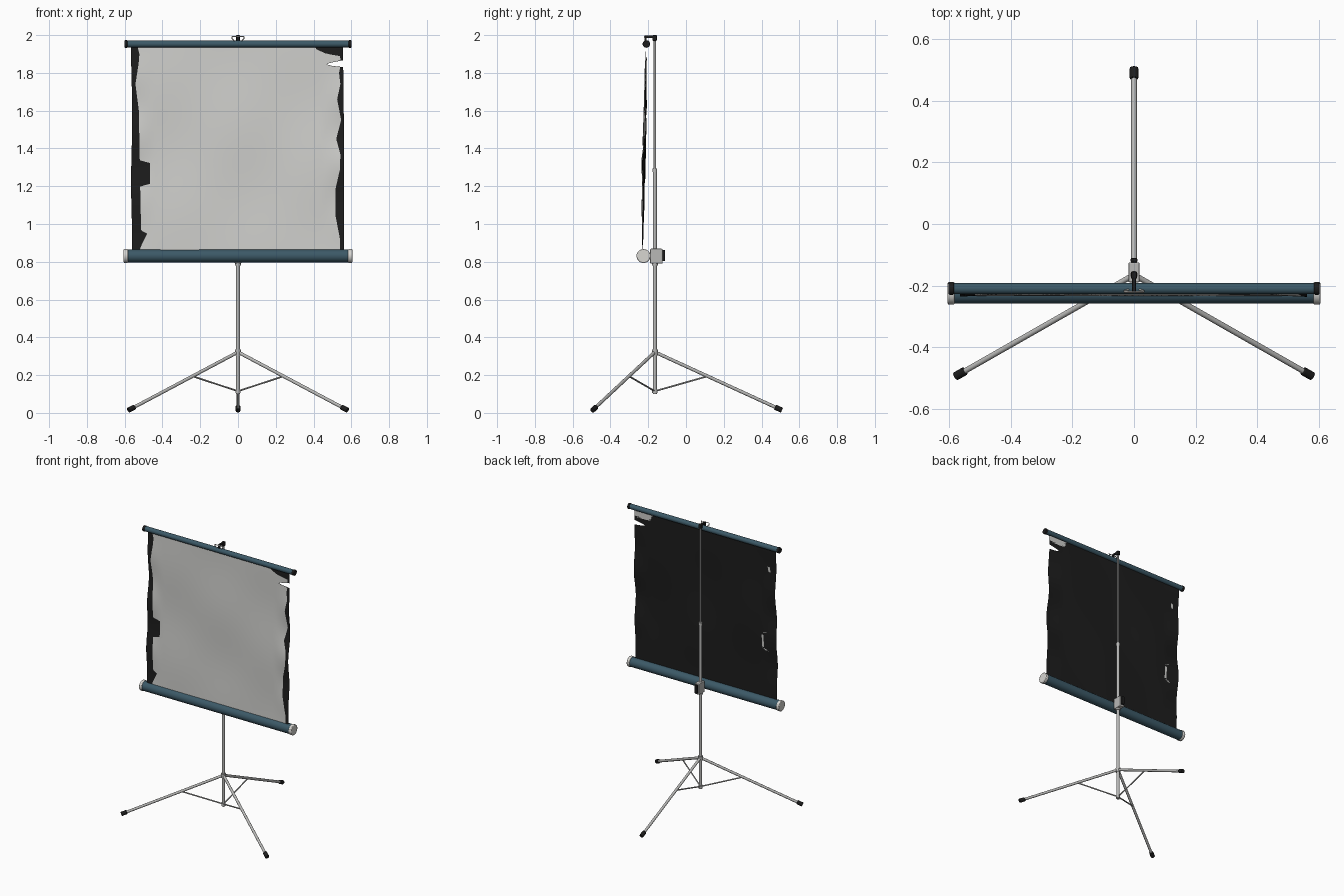
import bpy, bmesh, math
from mathutils import Vector

cube = bpy.data.objects.get("Cube")
if cube:
    bpy.data.objects.remove(cube)


def material(name, r, g, b):
    m = bpy.data.materials.new(name)
    m.use_nodes = True
    m.diffuse_color = (r, g, b, 1)
    m.node_tree.nodes["Principled BSDF"].inputs["Base Color"].default_value = (r, g, b, 1)
    return m


BLUE = material("blue_enamel", 0.045, 0.1, 0.135)
BLACK = material("black", 0.012, 0.012, 0.012)
WHITE = material("screen_white", 0.62, 0.62, 0.6)
METAL = material("metal", 0.48, 0.48, 0.47)
CAP = material("pale_cap", 0.68, 0.67, 0.64)


def smooth(ob):
    bpy.ops.object.select_all(action='DESELECT')
    ob.select_set(True)
    bpy.context.view_layer.objects.active = ob
    bpy.ops.object.shade_smooth_by_angle()


def rod(name, a, b, r, mat, sides=16, bevel=0):
    """Cylinder running from a to b."""
    a, b = Vector(a), Vector(b)
    bpy.ops.mesh.primitive_cylinder_add(vertices=sides, radius=r, depth=(b - a).length,
                                        location=(a + b) / 2)
    ob = bpy.context.object
    ob.name = name
    ob.rotation_euler = (b - a).to_track_quat('Z', 'Y').to_euler()
    ob.data.materials.append(mat)
    if bevel:
        mod = ob.modifiers.new("bevel", 'BEVEL')
        mod.width, mod.segments = bevel, 2
    smooth(ob)
    return ob


def box(name, loc, size, mat, bevel=0.004):
    bpy.ops.mesh.primitive_cube_add(size=1, location=loc)
    ob = bpy.context.object
    ob.name = name
    ob.scale = size
    bpy.ops.object.transform_apply(location=False, rotation=False, scale=True)
    ob.data.materials.append(mat)
    mod = ob.modifiers.new("bevel", 'BEVEL')
    mod.width, mod.segments = bevel, 2
    return ob


def wire(name, pts, r, mat, cyclic=False):
    cu = bpy.data.curves.new(name, 'CURVE')
    cu.dimensions = '3D'
    cu.bevel_depth, cu.bevel_resolution = r, 2
    sp = cu.splines.new('POLY')
    sp.points.add(len(pts) - 1)
    for p, c in zip(sp.points, pts):
        p.co = (*c, 1)
    sp.use_cyclic_u = cyclic
    cu.materials.append(mat)
    ob = bpy.data.objects.new(name, cu)
    bpy.context.collection.objects.link(ob)
    return ob


MAST_Y = -0.165

# Mast: outer tube, thin inner rod and collars
rod("mast_tube", (0, MAST_Y, 0.1), (0, MAST_Y, 1.29), 0.011, METAL)
rod("mast_inner_rod", (0, MAST_Y, 1.28), (0, MAST_Y, 1.99), 0.006, METAL)
rod("mast_top_collar", (0, MAST_Y, 1.275), (0, MAST_Y, 1.295), 0.0125, METAL)
rod("slide_collar", (0, MAST_Y, 0.78), (0, MAST_Y, 0.8), 0.016, METAL)
rod("leg_hub", (0, MAST_Y, 0.305), (0, MAST_Y, 0.335), 0.016, METAL)
rod("brace_hub", (0, MAST_Y, 0.105), (0, MAST_Y, 0.125), 0.014, METAL)

# Tripod legs, rubber feet and braces
hub = Vector((0, MAST_Y, 0.322))
feet = {"left": (0.58, -0.495, 0.014), "right": (-0.58, -0.495, 0.014), "back": (0, 0.508, 0.014)}
for side, end in feet.items():
    end = Vector(end)
    d = (end - hub).normalized()
    rod(f"{side}_leg", hub, end - d * 0.02, 0.009, METAL)
    rod(f"{side}_foot", end - d * 0.04, end, 0.014, BLACK, bevel=0.003)
    rod(f"{side}_brace", hub.lerp(end, 0.415), (0, MAST_Y, 0.115), 0.0045, METAL, 10)

# Roller case and top bar with end caps
CASE_Y, CASE_Z, BAR_Y, BAR_Z = -0.225, 0.831, -0.21, 1.953
rod("roller_case", (-0.59, CASE_Y, CASE_Z), (0.59, CASE_Y, CASE_Z), 0.034, BLUE, 32)
rod("top_bar", (-0.59, BAR_Y, BAR_Z), (0.59, BAR_Y, BAR_Z), 0.018, BLUE, 24)
for side, s in (("left", 1), ("right", -1)):
    rod(f"{side}_case_cap", (s * 0.583, CASE_Y, CASE_Z), (s * 0.605, CASE_Y, CASE_Z),
        0.037, CAP, 32, 0.004)
    rod(f"{side}_bar_cap", (s * 0.585, BAR_Y, BAR_Z), (s * 0.602, BAR_Y, BAR_Z),
        0.02, BLACK, 24, 0.003)

# Bracket holding the case to the mast
box("case_bracket", (0, -0.157, 0.83), (0.036, 0.065, 0.078), METAL)
box("bracket_grip", (0, -0.118, 0.833), (0.022, 0.014, 0.06), BLACK)

# Hanger hook on the mast and wire loop on the bar
box("hook_arm", (0, -0.187, 1.992), (0.013, 0.065, 0.014), BLACK, 0.003)
box("hook_block", (0, -0.166, 1.985), (0.02, 0.024, 0.03), BLACK)
box("hook_tip", (0, -0.214, 1.984), (0.014, 0.01, 0.026), BLACK, 0.003)
half = [(0.0, 1.958), (0.017, 1.968), (0.031, 1.982), (0.031, 1.993)]
loop = half + [(-x, z) for x, z in reversed(half[1:])]
wire("hanger_loop", [(x, BAR_Y + 0.3 * (1.958 - z) * (1 if x else 0), z) for x, z in loop],
     0.003, CAP, True)


# Torn screen sheet: edge outlines as (height, x)
def follow(profile, z):
    for (z0, x0), (z1, x1) in zip(profile, profile[1:]):
        if z0 >= z >= z1:
            return x0 + (x1 - x0) * (z0 - z) / max(z0 - z1, 1e-6)
    return profile[-1][1]


white_left = [(1.95, -.535), (1.9, -.522), (1.85, -.526), (1.74, -.543), (1.6, -.525),
              (1.335, -.52), (1.325, -.466), (1.212, -.466), (1.2, -.518), (.965, -.513),
              (.95, -.48), (.89, -.51), (.84, -.53)]
white_right = [(1.95, .4), (1.925, .415), (1.9, .47), (1.89, .54), (1.85, .545),
               (1.8, .535), (1.74, .542), (1.66, .525), (1.55, .546), (1.45, .52),
               (1.37, .542), (1.29, .54), (1.18, .515), (1.05, .515), (.92, .54), (.84, .54)]
outer_right = [(1.95, .556), (1.863, .556), (1.858, .5), (1.846, .468), (1.836, .5),
               (1.832, .557), (1.4, .562), (.84, .562)]


def sheet_y(x, z):
    t = (z - 0.84) / 1.1
    sag = math.sin(math.pi * min(max(t, 0), 1))
    edge = max(0, abs(x) - 0.45) / 0.11
    y = -0.232 + 0.022 * t
    y += sag * 0.004 * math.sin(5 * x + 7 * z) + sag * 0.003 * math.sin(11 * x - 5 * z)
    return y + sag * edge * 0.009 * math.sin(17 * z + 2 * x)


def front_rule(c, col, last):
    return 1 if col in (0, last) else 0


def back_rule(c, col, last):
    spots = [(-.48, 1.265, .025, .066), (-.51, 1.79, .012, .02), (.485, 1.912, .06, .022)]
    hit = any(abs((c.x - x) / w) ** 3 + abs((c.z - z) / h) ** 3 < 1 for x, z, w, h in spots)
    return 0 if hit else 1


def sheet(name, offset, rule, rows=150, cols=64):
    bm = bmesh.new()
    grid = []
    for i in range(rows + 1):
        z = 1.948 - (1.948 - 0.845) * i / rows
        outer_l = -0.563 + 0.003 * math.sin(9 * z)
        outer_r = follow(outer_right, z)
        wl = follow(white_left, z)
        wr = min(follow(white_right, z), outer_r - 0.002)
        xs = [outer_l] + [wl + (wr - wl) * k / cols for k in range(cols + 1)] + [outer_r]
        grid.append([bm.verts.new((x, sheet_y(x, z) + offset, z)) for x in xs])
    for upper, lower in zip(grid, grid[1:]):
        for k in range(cols + 2):
            quad = [upper[k], lower[k], lower[k + 1], upper[k + 1]]
            f = bm.faces.new(quad if offset < 0 else quad[::-1])
            f.smooth = True
            f.material_index = rule(f.calc_center_median(), k, cols + 1)
    me = bpy.data.meshes.new(name)
    bm.to_mesh(me)
    bm.free()
    me.materials.append(WHITE)
    me.materials.append(BLACK)
    ob = bpy.data.objects.new(name, me)
    bpy.context.collection.objects.link(ob)


sheet("screen_front", -0.002, front_rule)
sheet("screen_backing", 0.002, back_rule)
